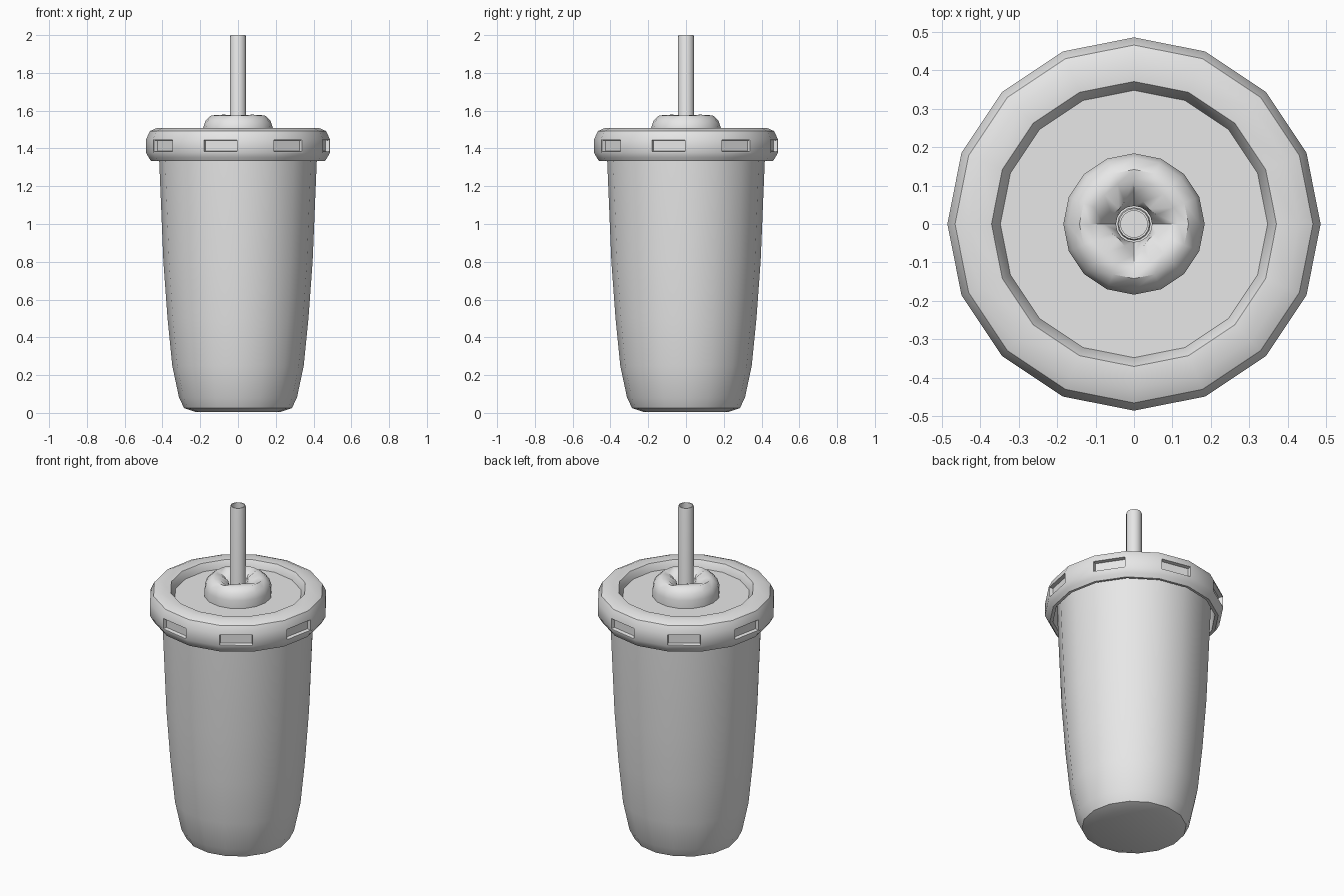
import bpy, bmesh, math

if "Cube" in bpy.data.objects:
    bpy.data.objects.remove(bpy.data.objects["Cube"])

grey = bpy.data.materials.new("plain grey")
grey.diffuse_color = (0.8, 0.8, 0.8, 1)
grey.use_nodes = True
grey.node_tree.nodes["Principled BSDF"].inputs["Base Color"].default_value = grey.diffuse_color
N = 16


def lathe(name, rings, cap_start=False, cap_end=False, closed=False, notches=None, n=N):
    """Revolve rings; each is (r, z) or a function of the side index giving (r, z)."""
    bm = bmesh.new()
    rows = []
    for ring in rings:
        row = []
        for k in range(n):
            r, z = ring(k) if callable(ring) else ring
            a = 2 * math.pi * k / n
            row.append(bm.verts.new((r * math.cos(a), r * math.sin(a), z)))
        rows.append(row)
    cut = []
    pairs = list(zip(rows, rows[1:])) + ([(rows[-1], rows[0])] if closed else [])
    for i, (lo, hi) in enumerate(pairs):
        for k in range(n):
            j = (k + 1) % n
            f = bm.faces.new((lo[k], lo[j], hi[j], hi[k]))
            if i == notches and k % 2:
                cut.append(f)
    if cap_start:
        bm.faces.new(rows[0])
    if cap_end:
        bm.faces.new(rows[-1])
    bmesh.ops.recalc_face_normals(bm, faces=bm.faces)
    if cut:  # grip notches on every second side
        bmesh.ops.inset_individual(bm, faces=cut, thickness=0.008)
        bmesh.ops.inset_individual(bm, faces=cut, thickness=0.004, depth=-0.022)
    me = bpy.data.meshes.new(name)
    bm.to_mesh(me)
    bm.free()
    me.materials.append(grey)
    ob = bpy.data.objects.new(name, me)
    bpy.context.collection.objects.link(ob)
    bpy.ops.object.select_all(action='DESELECT')
    ob.select_set(True)
    bpy.context.view_layer.objects.active = ob
    bpy.ops.object.shade_smooth_by_angle(angle=math.radians(38))
    return ob


# Tapered cup with a rounded foot and a wall thickness
lathe("cup", [(0.225, 0.005), (0.285, 0.025), (0.312, 0.08), (0.348, 0.25), (0.373, 0.5),
              (0.395, 0.8), (0.417, 1.33), (0.42, 1.45), (0.40, 1.45), (0.375, 0.8),
              (0.33, 0.25), (0.28, 0.06)], cap_start=True, cap_end=True)

# Lid: skirt, notched band, rounded rim and sunken top
lathe("lid", [(0.436, 1.46), (0.442, 1.335), (0.46, 1.333), (0.473, 1.352), (0.486, 1.377),
              (0.486, 1.45), (0.466, 1.492), (0.43, 1.508), (0.371, 1.505), (0.348, 1.465),
              (0.348, 1.45)], closed=True, notches=4)
lathe("lid_panel", [(0.349, 1.45), (0.349, 1.465), (0.15, 1.465)], cap_start=True)


# Straw collar with a four-pointed slit dipping towards the straw
def by_side(values):
    return lambda k: values[min(k % 4, 4 - k % 4)]


lathe("straw_collar", [(0.184, 1.46), (0.184, 1.512), (0.172, 1.548), (0.142, 1.575),
                       by_side([(0.115, 1.565), (0.112, 1.577), (0.108, 1.579)]),
                       by_side([(0.08, 1.53), (0.063, 1.55), (0.055, 1.555)]),
                       (0.047, 1.50), (0.047, 1.46)])

# Hollow straw
lathe("straw", [(0.043, 0.15), (0.043, 1.99), (0.040, 2.0), (0.035, 2.0), (0.035, 0.15)], closed=True)
